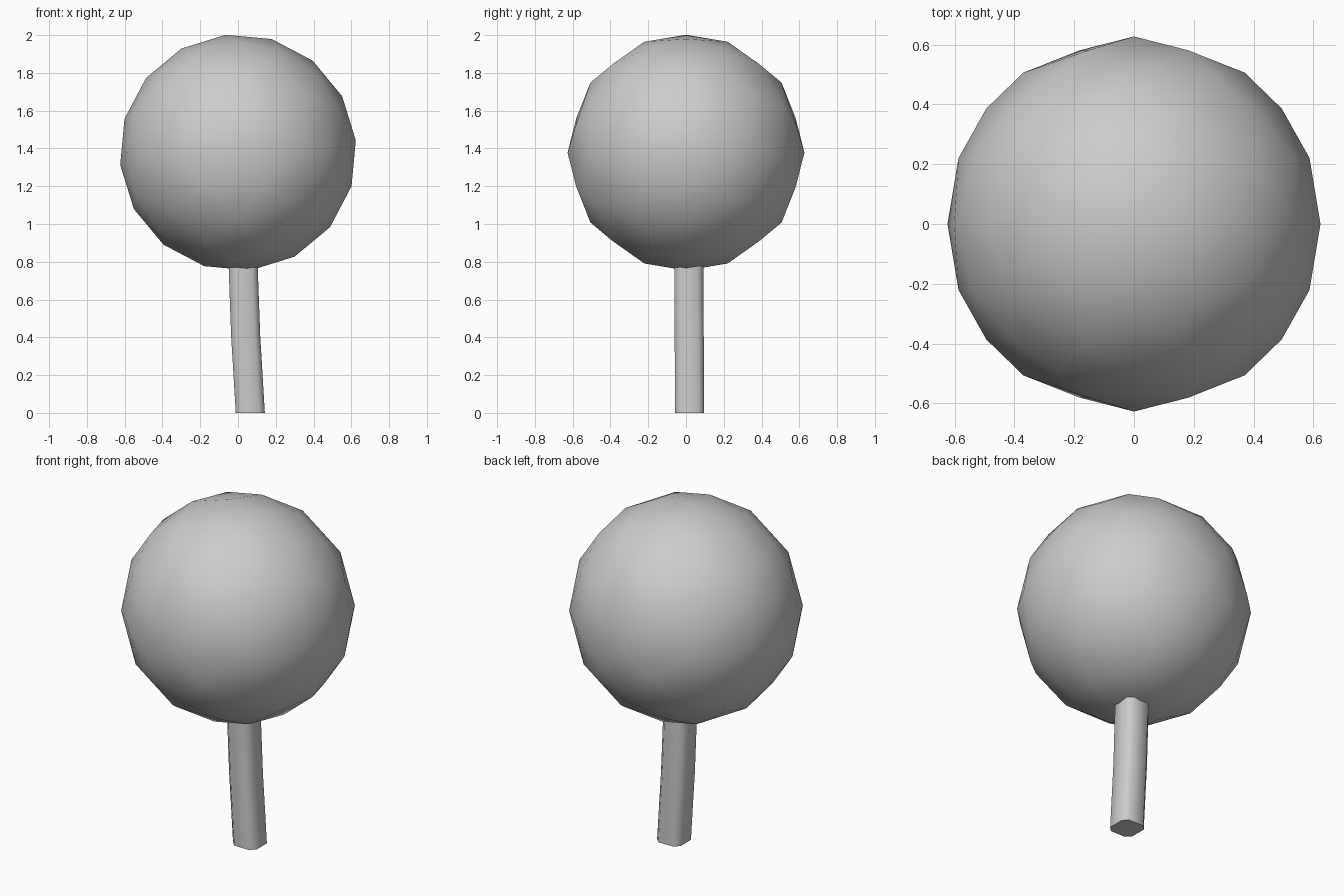
import bpy, bmesh
from math import sin, cos, radians

if "Cube" in bpy.data.objects:
    bpy.data.objects.remove(bpy.data.objects["Cube"])


def finish(bm, name, angle):
    bmesh.ops.recalc_face_normals(bm, faces=bm.faces)
    mesh = bpy.data.meshes.new(name)
    bm.to_mesh(mesh)
    bm.free()
    obj = bpy.data.objects.new(name, mesh)
    bpy.context.collection.objects.link(obj)
    bpy.ops.object.select_all(action='DESELECT')
    obj.select_set(True)
    bpy.context.view_layer.objects.active = obj
    bpy.ops.object.shade_smooth_by_angle(angle=radians(angle))
    return obj


# Crown: faceted ball with its poles on the y axis, fewer points towards the poles
R, CZ = 0.627, 1.378
bm = bmesh.new()
rings = [(0, 16, 6), (20.6, 16, 0), (38, 10, 0), (53.8, 8, 0), (68, 4, 40), (90, 1, 0)]
for lat, count, phase in rings:
    for side in ((1, -1) if lat else (1,)):
        for i in range(count):
            a = radians(phase + 360 * i / count)
            r = R * cos(radians(lat))
            bm.verts.new((r * cos(a), side * R * sin(radians(lat)), CZ + r * sin(a)))
bmesh.ops.convex_hull(bm, input=bm.verts)
finish(bm, "crown", 80)

# Trunk: chamfered square section swept along a slightly bent path
bm = bmesh.new()
h, c = 0.077, 0.048
section = [(h, -c), (h, c), (c, h), (-c, h), (-h, c), (-h, -c), (-c, -h), (c, -h)]
path = [(0.065, 0.019, 0), (0.052, 0.018, 0.22), (0.041, 0.017, 0.4),
        (0.03, 0.015, 0.7), (0.028, 0.015, 0.85)]
loops = [[bm.verts.new((px + x, py + y, pz)) for x, y in section] for px, py, pz in path]
for a, b in zip(loops, loops[1:]):
    for i in range(8):
        j = (i + 1) % 8
        bm.faces.new((a[i], a[j], b[j], b[i]))
bm.faces.new(loops[0][::-1])
bm.faces.new(loops[-1])
finish(bm, "trunk", 60)
